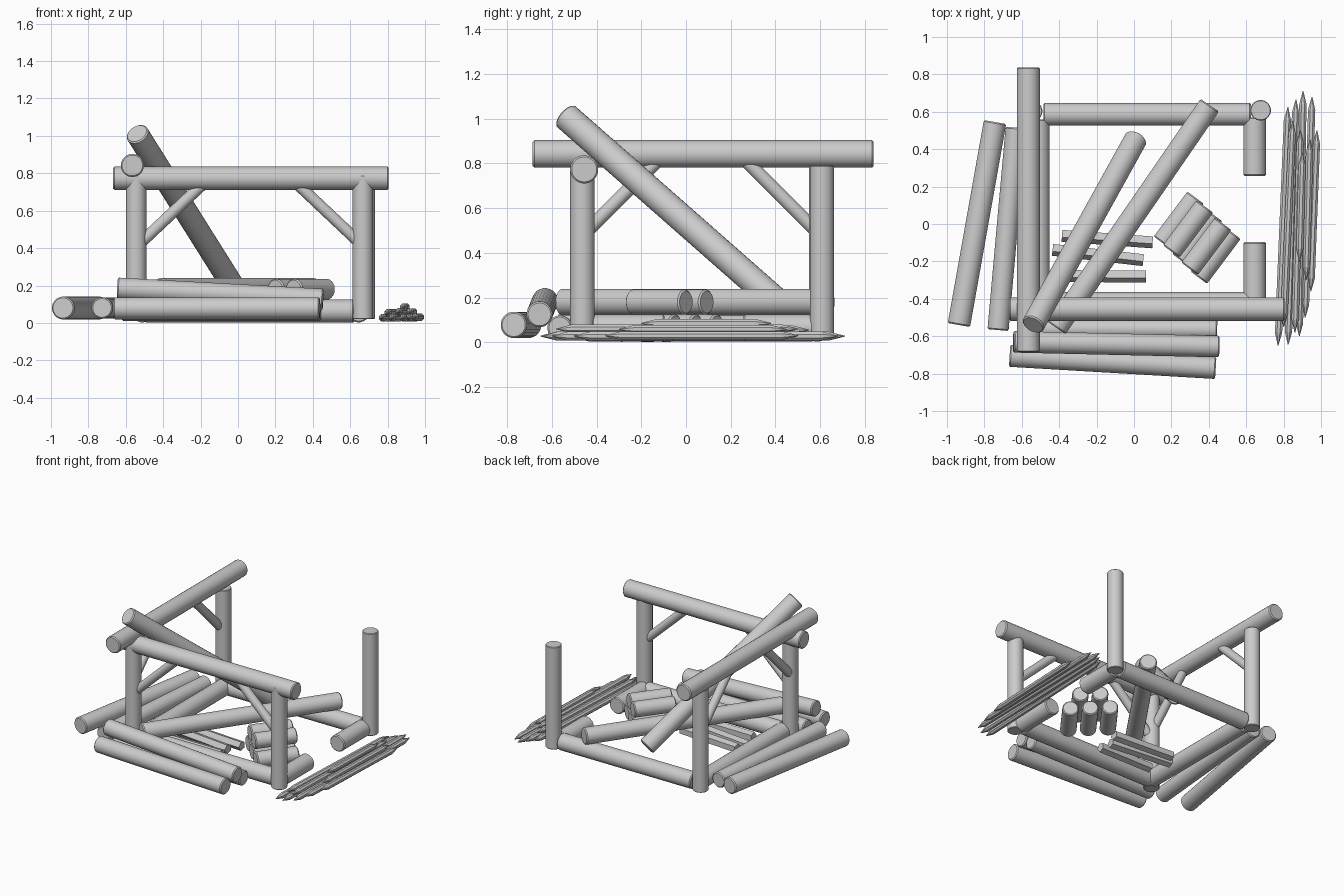
import bpy, bmesh, math
from mathutils import Vector

cube = bpy.data.objects.get("Cube")
if cube:
    bpy.data.objects.remove(cube, do_unlink=True)

grey = bpy.data.materials.new("plain_grey")
grey.use_nodes = True
grey.diffuse_color = (0.6, 0.6, 0.6, 1)
grey.node_tree.nodes["Principled BSDF"].inputs["Base Color"].default_value = (0.6, 0.6, 0.6, 1)


def rod(name, a, b, profile, sides=24, smooth=True):
    """Turned rod from a to b; profile lists (distance along, radius)."""
    a, b = Vector(a), Vector(b)
    turn = (b - a).to_track_quat('Z', 'Y')
    bm = bmesh.new()
    rings = []
    for d, r in profile:
        rings.append([bm.verts.new(a + turn @ Vector((r * math.cos(t), r * math.sin(t), d)))
                      for t in (math.tau * (i + 0.5) / sides for i in range(sides))])
    for low, high in zip(rings, rings[1:]):
        for i in range(sides):
            j = (i + 1) % sides
            bm.faces.new((low[i], low[j], high[j], high[i]))
    bm.faces.new(rings[0][::-1])
    bm.faces.new(rings[-1])
    mesh = bpy.data.meshes.new(name)
    bm.to_mesh(mesh)
    bm.free()
    mesh.materials.append(grey)
    ob = bpy.data.objects.new(name, mesh)
    bpy.context.collection.objects.link(ob)
    if smooth:
        bpy.ops.object.select_all(action='DESELECT')
        ob.select_set(True)
        bpy.context.view_layer.objects.active = ob
        bpy.ops.object.shade_smooth_by_angle(angle=math.radians(30))
    return ob


def log(name, a, b, r=0.06, c=0.007):
    """Log with slightly chamfered ends."""
    n = (Vector(b) - Vector(a)).length
    return rod(name, a, b, [(0, r - c), (c, r), (n - c, r), (n, r - c)])


def stake(name, a, b, r=0.021, tip=0.07):
    """Thin pole sharpened at both ends."""
    n = (Vector(b) - Vector(a)).length
    return rod(name, a, b, [(0, 0.002), (tip, r), (n - tip, r), (n, 0.002)], sides=8, smooth=False)


# Corner posts
for name, x, y in (("front_right_post", -0.545, -0.463), ("front_left_post", 0.668, -0.463),
                   ("back_right_post", -0.545, 0.604), ("back_left_post", 0.677, 0.608)):
    log(name, (x, y, 0.02), (x, y, 0.79), 0.055, 0.004)

# Top beams
log("front_beam", (-0.667, -0.455, 0.773), (0.805, -0.455, 0.773), 0.063)
log("side_beam", (-0.565, -0.685, 0.842), (-0.565, 0.838, 0.842), 0.062)

# Ground sills, the last one broken in two
log("front_sill", (-0.5, -0.425, 0.064), (0.62, -0.425, 0.064), 0.061)
log("back_sill", (-0.485, 0.586, 0.064), (0.625, 0.586, 0.064), 0.061)
log("right_sill", (-0.512, -0.42, 0.064), (-0.512, 0.56, 0.064), 0.061)
log("left_sill_back", (0.645, 0.257, 0.064), (0.645, 0.57, 0.064), 0.061)
log("left_sill_front", (0.645, -0.42, 0.064), (0.645, -0.096, 0.064), 0.061)

# Corner braces
log("front_brace_right", (-0.54, -0.46, 0.41), (-0.19, -0.46, 0.74), 0.031, 0.003)
log("front_brace_left", (0.67, -0.46, 0.41), (0.32, -0.46, 0.74), 0.031, 0.003)
log("side_brace_front", (-0.555, -0.46, 0.48), (-0.555, -0.12, 0.82), 0.031, 0.003)
log("side_brace_back", (-0.555, 0.6, 0.48), (-0.555, 0.26, 0.82), 0.031, 0.003)

# Fallen logs across the frame
log("leaning_log", (-0.54, -0.54, 1.013), (0.01, 0.455, 0.138), 0.062)
log("crossing_log", (-0.415, -0.555, 0.18), (0.405, 0.635, 0.18), 0.06)

# Loose logs in front and at the side
log("front_log_inner", (-0.62, -0.56, 0.065), (0.445, -0.565, 0.065), 0.055)
log("front_log_upper", (-0.645, -0.63, 0.185), (0.455, -0.655, 0.125), 0.058)
log("front_log_outer", (-0.665, -0.705, 0.078), (0.437, -0.77, 0.078), 0.059)
log("side_log_outer", (-0.936, -0.54, 0.08), (-0.743, 0.545, 0.08), 0.061)
log("side_log_inner", (-0.727, -0.567, 0.08), (-0.63, 0.515, 0.08), 0.057)

# Stack of short logs: three below, two above
for row, count, z in (("lower", 3, 0.07), ("upper", 2, 0.18)):
    for i in range(count):
        k = i + (0.5 if row == "upper" else 0)
        x, y = 0.15 + 0.098 * k, -0.1 - 0.093 * k
        log(f"{row}_short_log_{i + 1}", (x, y, z), (x + 0.18, y + 0.24, z), 0.056)

# Split sticks on the ground
for i, (x1, y1, x2, y2) in enumerate(((-0.385, -0.06, 0.1, -0.095),
                                      (-0.435, -0.135, 0.05, -0.19),
                                      (-0.37, -0.275, 0.065, -0.278))):
    n = math.hypot(x2 - x1, y2 - y1)
    rod(f"split_stick_{i + 1}", (x1, y1, 0.035), (x2, y2, 0.035),
        [(0, 0.035), (n, 0.035)], sides=5, smooth=False)

# Pile of sharpened stakes: bottom x, y, top x, y, height
pile = ((0.77, -0.65, 0.823, 0.625, 0.028), (0.824, -0.645, 0.866, 0.665, 0.028),
        (0.884, -0.6, 0.904, 0.71, 0.028), (0.915, -0.5, 0.952, 0.68, 0.028),
        (0.945, -0.36, 0.978, 0.5, 0.03), (0.8, -0.55, 0.848, 0.55, 0.055),
        (0.86, -0.58, 0.89, 0.5, 0.06), (0.92, -0.3, 0.94, 0.45, 0.058),
        (0.885, -0.2, 0.9, 0.38, 0.085))
for i, (x1, y1, x2, y2, z) in enumerate(pile):
    stake(f"stake_{i + 1}", (x1, y1, z), (x2, y2, z))
